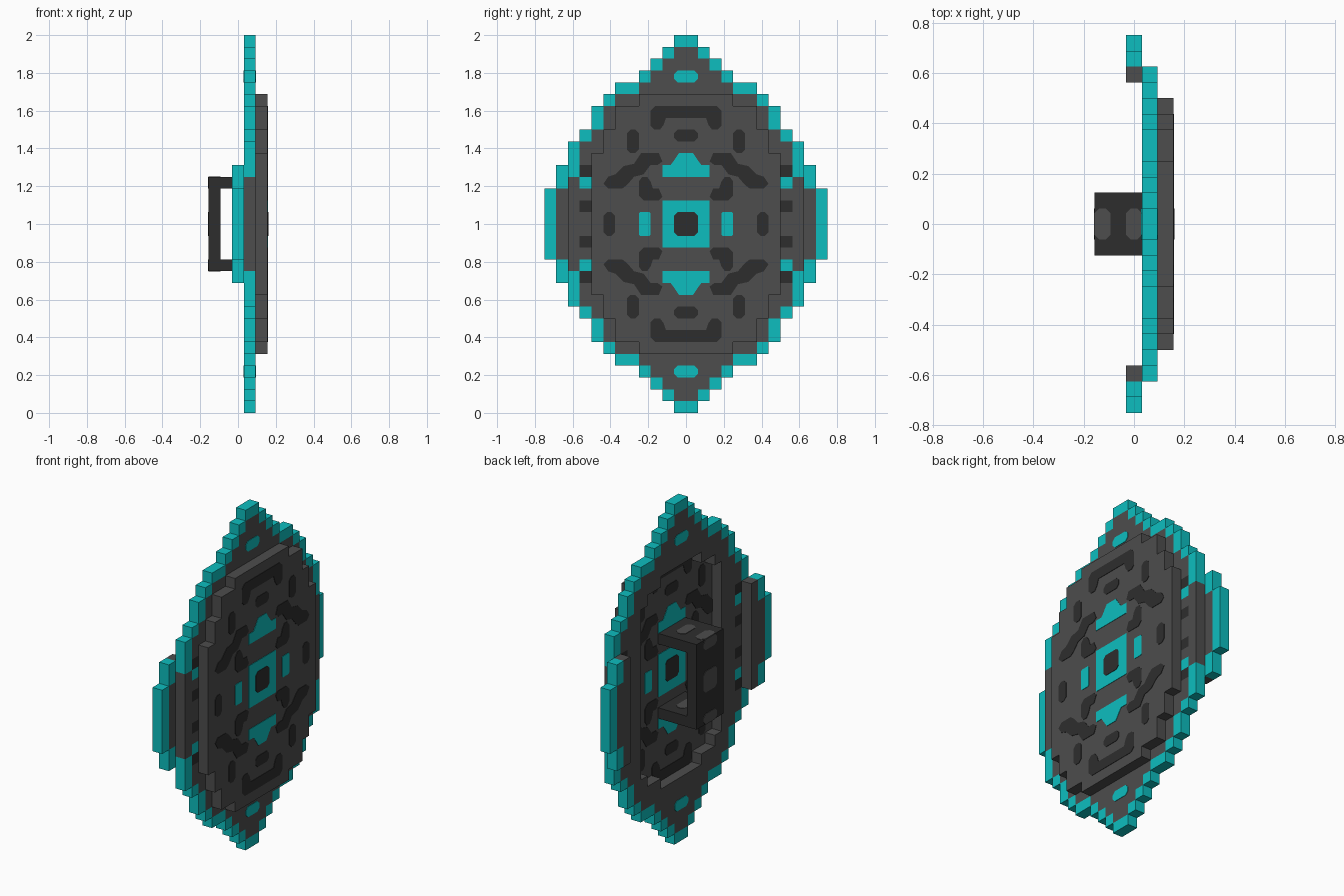
import bpy, bmesh
from mathutils import Vector

if "Cube" in bpy.data.objects:
    bpy.data.objects.remove(bpy.data.objects["Cube"], do_unlink=True)

U = 1 / 16                       # one block of the shield's grid


def material(name, rgb):
    m = bpy.data.materials.new(name)
    m.use_nodes = True
    m.diffuse_color = (*rgb, 1)
    m.node_tree.nodes["Principled BSDF"].inputs["Base Color"].default_value = (*rgb, 1)
    return m


MATS = [material("stone_grey", (0.075, 0.075, 0.075)),
        material("teal", (0.004, 0.515, 0.52)),
        material("charcoal", (0.027, 0.027, 0.027))]
GREY, TEAL, DARK = range(3)


def finish(name, bm):
    bmesh.ops.remove_doubles(bm, verts=bm.verts, dist=1e-5)
    bmesh.ops.recalc_face_normals(bm, faces=bm.faces)
    me = bpy.data.meshes.new(name)
    bm.to_mesh(me)
    bm.free()
    for m in MATS:
        me.materials.append(m)
    ob = bpy.data.objects.new(name, me)
    bpy.context.collection.objects.link(ob)
    return ob


# Placement of 2D grid points (a, b) at depth d, all in blocks, b measured from mid height
def facing_x(a, b, d):
    return Vector((d, a, b + 16)) * U


def facing_y(a, b, d):
    return Vector((a, d, b + 16)) * U


def facing_z(a, b, d):
    return Vector((a, b, d + 16)) * U


def slab(name, cells, d0, d1, place=facing_x):
    """Blocky slab: only the outer faces of the filled cells {(a, b): colour}."""
    bm = bmesh.new()

    def quad(pts, colour):
        f = bm.faces.new([bm.verts.new(place(*p)) for p in pts])
        f.material_index = colour

    for (a, b), colour in cells.items():
        ring = [(a, b), (a + 1, b), (a + 1, b + 1), (a, b + 1)]
        for d in (d0, d1):
            quad([(*p, d) for p in ring], colour)
        for i, (da, db) in enumerate([(0, -1), (1, 0), (0, 1), (-1, 0)]):
            if (a + da, b + db) not in cells:
                p, q = ring[i], ring[(i + 1) % 4]
                quad([(*p, d0), (*q, d0), (*q, d1), (*p, d1)], colour)
    return finish(name, bm)


def blob(a0, a1, b0, b1, c=0.3):
    """Rectangle with clipped corners."""
    return [(a0 + c, b0), (a1 - c, b0), (a1, b0 + c), (a1, b1 - c),
            (a1 - c, b1), (a0 + c, b1), (a0, b1 - c), (a0, b0 + c)]


def markings(name, colour, shapes, depth, thick, place=facing_x):
    """Thin plates; shapes clear of an axis are mirrored across it."""
    bm = bmesh.new()
    for pts in shapes:
        for sa in (1, -1) if min(p[0] for p in pts) >= 0 else (1,):
            for sb in (1, -1) if min(p[1] for p in pts) >= 0 else (1,):
                lo, hi = [[bm.verts.new(place(a * sa, b * sb, d)) for a, b in pts]
                          for d in (depth, depth + thick)]
                faces = [bm.faces.new(lo), bm.faces.new(hi)]
                for i in range(len(pts)):
                    j = (i + 1) % len(pts)
                    faces.append(bm.faces.new((lo[i], lo[j], hi[j], hi[i])))
                for f in faces:
                    f.material_index = colour
    return finish(name, bm)


def mirrored(quarter):
    """Mirror quarter cells across both axes."""
    out = {}
    for (a, b), colour in quarter.items():
        for x in (a, -1 - a):
            for y in (b, -1 - b):
                out[x, y] = colour
    return out


# Outer ring: half width of each row from the middle to the tip, with a stepped opening
half = [10] * 7 + [9, 8, 8, 7, 6, 4, 3, 2, 1, 0]
opening = [6] * 8 + [5, 3] + [0] * 6
ring = {}
for row in range(16):
    edge = min(half[row] - 1, half[row + 1])
    for col in range(opening[row], half[row]):
        ring[col, row] = TEAL if row >= 4 and col >= edge else GREY
ring[8, 3] = TEAL
ring[8, 4] = ring[8, 1] = DARK
slab("outer_ring", mirrored(ring), 0.5, 1.5)

# Raised front plate
plate_half = [8] * 6 + [7, 7, 6, 6, 4]
plate = {(c, r): GREY for r, w in enumerate(plate_half) for c in range(w)}
slab("front_plate", mirrored(plate), 1.5, 2.5)

# Side wings set behind the ring
wing = {(c, r): GREY if c == 9 or (c == 10 and r < 3) else TEAL
        for c, rows in ((9, 5), (10, 5), (11, 3)) for r in range(rows)}
slab("side_wings", mirrored(wing), -0.5, 0.5)

# Handle: a C shape reaching the back of the plate
grip = {(-2.5, r): DARK for r in range(-4, 4)}
grip.update({(c - 2.5, r): DARK for c in range(4) for r in (-4, 3)})
slab("handle", grip, -2, 2, facing_y)

# Markings on both faces of the plate
bracket = [(-3, 8.3), (-2.7, 8), (-2.2, 8), (-1.9, 8.4), (-1.7, 9), (1.7, 9), (1.9, 8.4),
           (2.2, 8), (2.7, 8), (3, 8.3), (3, 9.6), (2.6, 10), (-2.6, 10), (-3, 9.6)]
wave = [(2, 5.3), (2.4, 5), (3, 5), (3.6, 4.2), (4.4, 4), (5, 3.3), (5.4, 3), (6.6, 3),
        (7, 3.4), (6.6, 4), (6, 4.2), (5.3, 4.9), (4.4, 5.1), (3.8, 6), (2.3, 6)]
hook = [(2, 2.3), (2.3, 2), (3.6, 2), (4, 2.4), (4, 3.6), (3.7, 4), (3.3, 4), (3, 3.6),
        (2.8, 3), (2.3, 3)]
crest = [(-2, 4), (2, 4), (2, 5), (1.3, 5), (1, 5.4), (0.6, 6), (-0.6, 6), (-1, 5.4),
         (-1.3, 5), (-2, 5)]
dark_shapes = [bracket, wave, hook, blob(-1, 1, 7, 8), blob(4, 5, 6, 8), blob(6, 7, -1, 1)]
teal_shapes = [crest, blob(-2, 2, -2, 2, 0.01), blob(3, 4, -1, 1, 0.1)]
for side, depth, out in (("front", 2.5, 1), ("back", 1.5, -1)):
    markings(side + "_dark_markings", DARK, dark_shapes, depth, 0.04 * out)
    markings(side + "_teal_markings", TEAL, teal_shapes, depth, 0.04 * out)
    markings(side + "_centre", DARK, [blob(-1, 1, -1, 1)], depth, 0.08 * out)

# Teal spots near the tips of the ring
for side, depth, out in (("front", 1.5, 1), ("back", 0.5, -1)):
    markings(side + "_tip_spots", TEAL, [blob(-1, 1, 12, 13)], depth, 0.04 * out)

# Grey spots on the handle
markings("grip_spots", GREY, [blob(-1, 1, -1, 1), blob(-1, 1, 3, 4)], -2.5, -0.04)
arm_spots = [blob(-2.5, -1.5, -1, 1), blob(-0.5, 0.5, -1, 1)]
for name, depth, out in (("top", 4, 1), ("bottom", -4, -1)):
    markings(name + "_arm_spots", GREY, arm_spots, depth, 0.04 * out, facing_z)
    markings(name + "_arm_inner_spots", GREY, arm_spots[1:], depth - out, -0.04 * out, facing_z)
